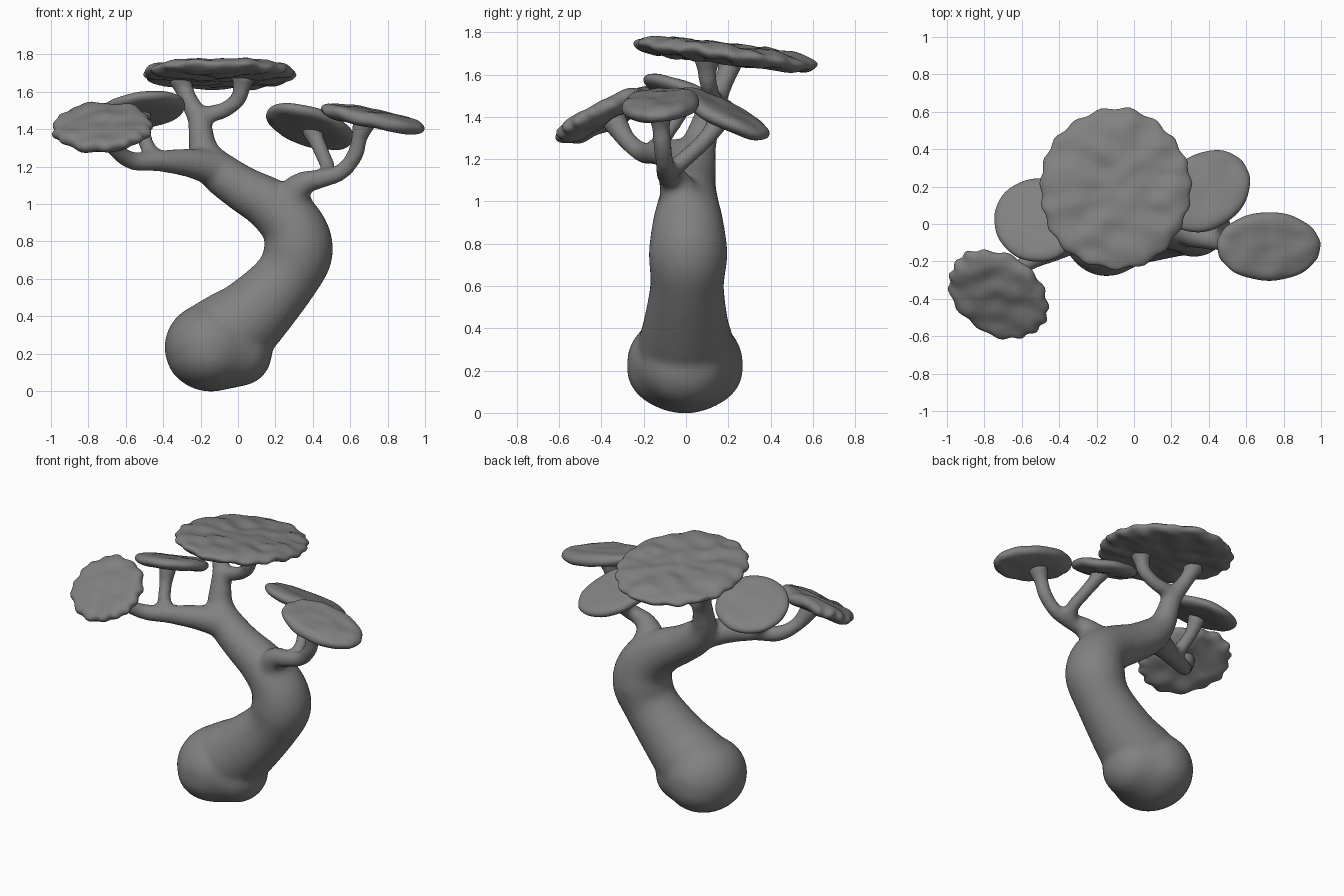
import bpy, bmesh, math
from mathutils import Vector, Matrix, noise

grey = bpy.data.materials.new("dark_grey")
grey.diffuse_color = (0.22, 0.22, 0.22, 1)


def spline(pts, steps=6):
    # Catmull-Rom through (x, y, z, radius) points
    p = [Vector(q) for q in pts]
    p = [2 * p[0] - p[1]] + p + [2 * p[-1] - p[-2]]
    out = []
    for i in range(1, len(p) - 2):
        a, b, c, d = p[i - 1:i + 3]
        for s in range(steps):
            t = s / steps
            out.append(0.5 * (2 * b + (c - a) * t + (2 * a - 5 * b + 4 * c - d) * t * t
                              + (3 * b - a - 3 * c + d) * t ** 3))
    return out + [p[-2]]


def ball(bm, centre, size):
    m = Matrix.Translation(centre) @ Matrix.Diagonal((*size, 1))
    bmesh.ops.create_icosphere(bm, subdivisions=4, radius=1, matrix=m)


def limb(bm, pts, sides=24):
    path = spline(pts)
    rings = []
    for i, q in enumerate(path):
        tangent = (path[min(i + 1, len(path) - 1)] - path[max(i - 1, 0)]).to_3d().normalized()
        u = tangent.cross(Vector((0.1, 1, 0.05))).normalized()
        v = tangent.cross(u)
        rings.append([bm.verts.new(q.to_3d() + q.w * (u * math.cos(a) + v * math.sin(a)))
                      for a in (2 * math.pi * k / sides for k in range(sides))])
    faces = [bm.faces.new(rings[0]), bm.faces.new(rings[-1])]
    for r, s in zip(rings, rings[1:]):
        for k in range(sides):
            n = (k + 1) % sides
            faces.append(bm.faces.new((r[k], r[n], s[n], s[k])))
    bmesh.ops.recalc_face_normals(bm, faces=faces)
    ball(bm, path[0].to_3d(), (path[0].w * 0.98,) * 3)


def finish(bm, name):
    me = bpy.data.meshes.new(name)
    bm.to_mesh(me)
    bm.free()
    me.materials.append(grey)
    for f in me.polygons:
        f.use_smooth = True
    ob = bpy.data.objects.new(name, me)
    bpy.context.collection.objects.link(ob)
    return ob


def pad(name, centre, radii, turn, slope, half, lobes, depth, bump):
    # flattened foliage disc: tilted plane, rounded rim, scallops, bumpy top
    bm = bmesh.new()
    bmesh.ops.create_uvsphere(bm, u_segments=96, v_segments=40, radius=1)
    rot = Matrix.Rotation(math.radians(turn), 2)
    normal = Vector((-slope[0], -slope[1], 1)).normalized()
    c = Vector(centre)
    for v in bm.verts:
        lat = math.asin(max(-1, min(1, v.co.z)))
        ang = math.atan2(v.co.y, v.co.x)
        # even radial spacing on the flats, round rim
        r = max(0, math.cos(lat))
        height = half * math.copysign((1 - r ** 7) ** 0.5, lat)
        wave = math.sin(lobes * ang + 1.5 * math.sin(2 * ang)) + 0.5 * math.sin(5 * ang + 1)
        r *= 1 + depth * wave * r ** 6
        p = rot @ Vector((radii[0] * r * math.cos(ang), radii[1] * r * math.sin(ang)))
        height += bump * noise.noise(Vector((p.x * 8, p.y * 11, centre[0] * 7)))
        v.co = c + Vector((p.x, p.y, slope[0] * p.x + slope[1] * p.y)) + normal * height
    finish(bm, name)


# Trunk, bulbous base and branches fused into one skin
wood = bmesh.new()
for i in range(13):
    t = i / 12
    ball(wood, (-0.145 + 0.155 * t, -0.005, 0.235 - 0.025 * t),
         (0.248 - 0.075 * t, 0.275 - 0.075 * t, 0.238 - 0.055 * t))
ball(wood, (-0.15, -0.005, 0.205), (0.235, 0.275, 0.203))
limb(wood, [(-0.13, 0, 0.25, 0.235), (-0.03, 0, 0.32, 0.228), (0.09, 0, 0.42, 0.202),
            (0.255, 0.005, 0.60, 0.175), (0.322, 0.01, 0.75, 0.187), (0.285, 0.01, 0.89, 0.17),
            (0.165, 0.012, 1.0, 0.142), (0.02, 0.02, 1.085, 0.122), (-0.11, 0.035, 1.18, 0.109),
            (-0.18, 0.065, 1.28, 0.082), (-0.20, 0.10, 1.39, 0.067), (-0.21, 0.13, 1.48, 0.06)])
limbs = [
    # crown fork
    [(-0.21, 0.13, 1.46, 0.06), (-0.26, 0.17, 1.55, 0.05), (-0.29, 0.20, 1.62, 0.052),
     (-0.31, 0.21, 1.68, 0.075)],
    [(-0.20, 0.13, 1.47, 0.05), (-0.08, 0.12, 1.50, 0.044), (0.0, 0.105, 1.56, 0.044),
     (0.02, 0.10, 1.63, 0.05), (0.03, 0.10, 1.695, 0.075)],
    # left branch and its upright twig
    [(-0.12, 0.02, 1.19, 0.10), (-0.26, -0.06, 1.22, 0.078), (-0.42, -0.14, 1.23, 0.058),
     (-0.56, -0.20, 1.23, 0.05), (-0.65, -0.28, 1.29, 0.046), (-0.71, -0.35, 1.40, 0.065)],
    [(-0.43, -0.14, 1.23, 0.05), (-0.48, -0.11, 1.30, 0.043), (-0.51, -0.05, 1.39, 0.043),
     (-0.52, -0.01, 1.49, 0.06)],
    # right neck, outer arm and rear twig
    [(0.28, 0.0, 0.90, 0.14), (0.295, -0.02, 1.0, 0.108), (0.31, -0.045, 1.07, 0.085),
     (0.36, -0.07, 1.115, 0.064), (0.44, -0.09, 1.135, 0.052), (0.55, -0.10, 1.17, 0.045),
     (0.625, -0.11, 1.26, 0.045), (0.65, -0.12, 1.36, 0.046), (0.68, -0.12, 1.45, 0.07)],
    [(0.42, -0.09, 1.125, 0.05), (0.48, -0.03, 1.18, 0.042), (0.455, 0.06, 1.26, 0.042),
     (0.42, 0.13, 1.34, 0.046), (0.39, 0.16, 1.41, 0.065)],
]
for pts in limbs:
    limb(wood, pts)
trunk = finish(wood, "trunk_and_branches")
remesh = trunk.modifiers.new("fuse", 'REMESH')
remesh.mode = 'VOXEL'
remesh.voxel_size = 0.015
remesh.use_smooth_shade = True
soften = trunk.modifiers.new("soften", 'SMOOTH')
soften.factor = 0.5
soften.iterations = 14

# Foliage pads
pad("crown_pad", (-0.10, 0.188, 1.698), (0.402, 0.43), 0, (0, -0.13), 0.044, 19, 0.018, 0.02)
pad("left_pad", (-0.725, -0.375, 1.41), (0.285, 0.208), -33, (0.17, 0.52), 0.046, 15, 0.03, 0.018)
pad("rear_left_pad", (-0.515, 0.02, 1.50), (0.232, 0.22), 0, (0.13, -0.39), 0.038, 9, 0.004, 0.008)
pad("right_pad", (0.72, -0.12, 1.457), (0.276, 0.183), 0, (-0.20, 0.08), 0.042, 11, 0.006, 0.014)
pad("rear_right_pad", (0.385, 0.175, 1.413), (0.25, 0.20), 35, (-0.18, -0.42), 0.04, 9, 0.004, 0.008)
